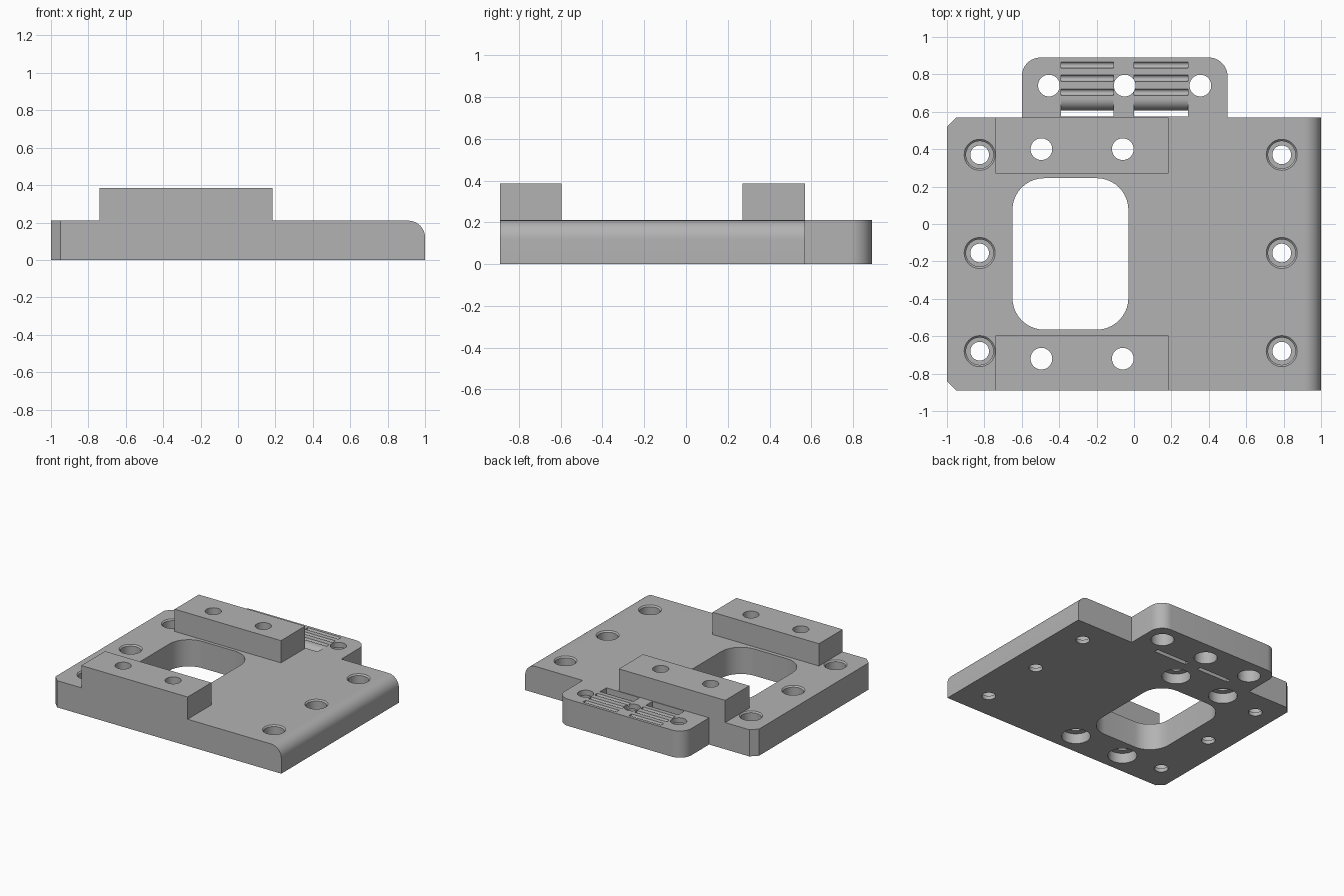
import bpy, bmesh, math
from mathutils import Vector

if "Cube" in bpy.data.objects:
    bpy.data.objects.remove(bpy.data.objects["Cube"])

TOP = 0.21          # plate thickness
BLOCK_TOP = 0.385

grey = bpy.data.materials.new("plain grey")
grey.diffuse_color = (0.45, 0.45, 0.45, 1)
grey.use_nodes = True
grey.node_tree.nodes["Principled BSDF"].inputs["Base Color"].default_value = grey.diffuse_color


def make_object(name, bm):
    bmesh.ops.recalc_face_normals(bm, faces=bm.faces[:])
    mesh = bpy.data.meshes.new(name)
    bm.to_mesh(mesh)
    bm.free()
    mesh.materials.append(grey)
    obj = bpy.data.objects.new(name, mesh)
    bpy.context.collection.objects.link(obj)
    return obj


def prism(points, offset):
    """Extrude a closed outline of 3D points along an offset."""
    bm = bmesh.new()
    face = bm.faces.new([bm.verts.new(p) for p in points])
    new = bmesh.ops.extrude_face_region(bm, geom=[face])["geom"]
    verts = [g for g in new if isinstance(g, bmesh.types.BMVert)]
    bmesh.ops.translate(bm, verts=verts, vec=Vector(offset))
    return bm


def arc(cx, cy, r, a0, a1, n=10):
    return [(cx + r * math.cos(math.radians(a0 + (a1 - a0) * i / n)),
             cy + r * math.sin(math.radians(a0 + (a1 - a0) * i / n)))
            for i in range(n + 1)]


def turned(x, y, profile, n=40):
    """Stepped round cutter from (radius, height) pairs."""
    bm = bmesh.new()
    rings = [[bm.verts.new((x + r * math.cos(math.tau * i / n),
                            y + r * math.sin(math.tau * i / n), z))
              for i in range(n)] for r, z in profile]
    for a, b in zip(rings, rings[1:]):
        for i in range(n):
            j = (i + 1) % n
            bm.faces.new((a[i], a[j], b[j], b[i]))
    bm.faces.new(rings[0])
    bm.faces.new(rings[-1])
    return bm


def cut(obj, bm):
    cutter = make_object("cutter", bm)
    cutter.hide_render = True
    mod = obj.modifiers.new("cut", "BOOLEAN")
    mod.operation = "DIFFERENCE"
    mod.solver = "EXACT"
    mod.object = cutter
    bpy.context.view_layer.objects.active = obj
    bpy.ops.object.modifier_apply(modifier=mod.name)
    bpy.data.objects.remove(cutter)


def finish(obj):
    bpy.ops.object.select_all(action="DESELECT")
    obj.select_set(True)
    bpy.context.view_layer.objects.active = obj
    bpy.ops.object.shade_smooth_by_angle(angle=math.radians(30))


# Base plate with clamp tab, chamfered left corners and rounded right edge
outline = [(-0.95, -0.89), (1, -0.89), (1, 0.57), (0.5, 0.57)]
outline += arc(0.4, 0.79, 0.1, 0, 90) + arc(-0.5, 0.79, 0.1, 90, 180)
outline += [(-0.6, 0.57), (-0.95, 0.57), (-1, 0.52), (-1, -0.84)]
bm = prism([(x, y, 0) for x, y in outline], (0, 0, TOP))
edge = [e for e in bm.edges
        if all(v.co.x > 0.99 and v.co.z > TOP - 0.01 for v in e.verts)]
bmesh.ops.bevel(bm, geom=edge, offset=0.09, segments=10, profile=0.5,
                affect="EDGES")
plate = make_object("base_plate", bm)

# Large rounded window
x0, x1, y0, y1, r = -0.65, -0.03, -0.565, 0.245, 0.17
window = (arc(x1 - r, y1 - r, r, 0, 90) + arc(x0 + r, y1 - r, r, 90, 180)
          + arc(x0 + r, y0 + r, r, 180, 270) + arc(x1 - r, y0 + r, r, 270, 360))
cut(plate, prism([(x, y, -0.1) for x, y in window], (0, 0, 0.5)))

# Six counterbored screw holes
for x in (-0.825, 0.79):
    for y in (0.37, -0.155, -0.68):
        cut(plate, turned(x, y, [(0.05, -0.1), (0.05, 0.03), (0.073, 0.03),
                                 (0.073, TOP - 0.01), (0.083, TOP),
                                 (0.083, 0.3)]))

# Block bolt holes, counterbored from below
bolts = [(x, y) for x in (-0.495, -0.06) for y in (0.4, -0.72)]
for x, y in bolts:
    cut(plate, turned(x, y, [(0.104, -0.1), (0.104, 0.08),
                             (0.058, 0.08), (0.058, 0.3)]))

# Tab bolt holes, counterbored from below
for x in (-0.455, -0.05, 0.355):
    cut(plate, turned(x, 0.74, [(0.083, -0.1), (0.083, 0.17),
                                (0.058, 0.17), (0.058, 0.3)]))

# Belt slots with rounded lip, and three tooth grooves each
lip = arc(0.668, TOP - 0.06, 0.06, 180, 90, 8)
slot = [(0.575, -0.1), (0.608, -0.1)] + lip + [(0.668, 0.3), (0.575, 0.3)]
for left, right in ((-0.39, -0.11), (0.0, 0.29)):
    width = (right - left, 0, 0)
    cut(plate, prism([(left, y, z) for y, z in slot], width))
    for y in (0.705, 0.78, 0.85):
        tooth = arc(y, TOP, 0.017, 180, 360, 8)
        tooth += [(y + 0.017, 0.3), (y - 0.017, 0.3)]
        cut(plate, prism([(left, py, pz) for py, pz in tooth], width))
finish(plate)

# Raised mounting blocks with two bolt holes each
for name, ya, yb in (("front_block", -0.89, -0.595), ("back_block", 0.27, 0.57)):
    corners = [(-0.74, ya), (0.185, ya), (0.185, yb), (-0.74, yb)]
    block = make_object(name, prism([(x, y, TOP) for x, y in corners],
                                    (0, 0, BLOCK_TOP - TOP)))
    for x, y in bolts:
        if ya < y < yb:
            cut(block, turned(x, y, [(0.058, 0.1), (0.058, 0.5)]))
    finish(block)
